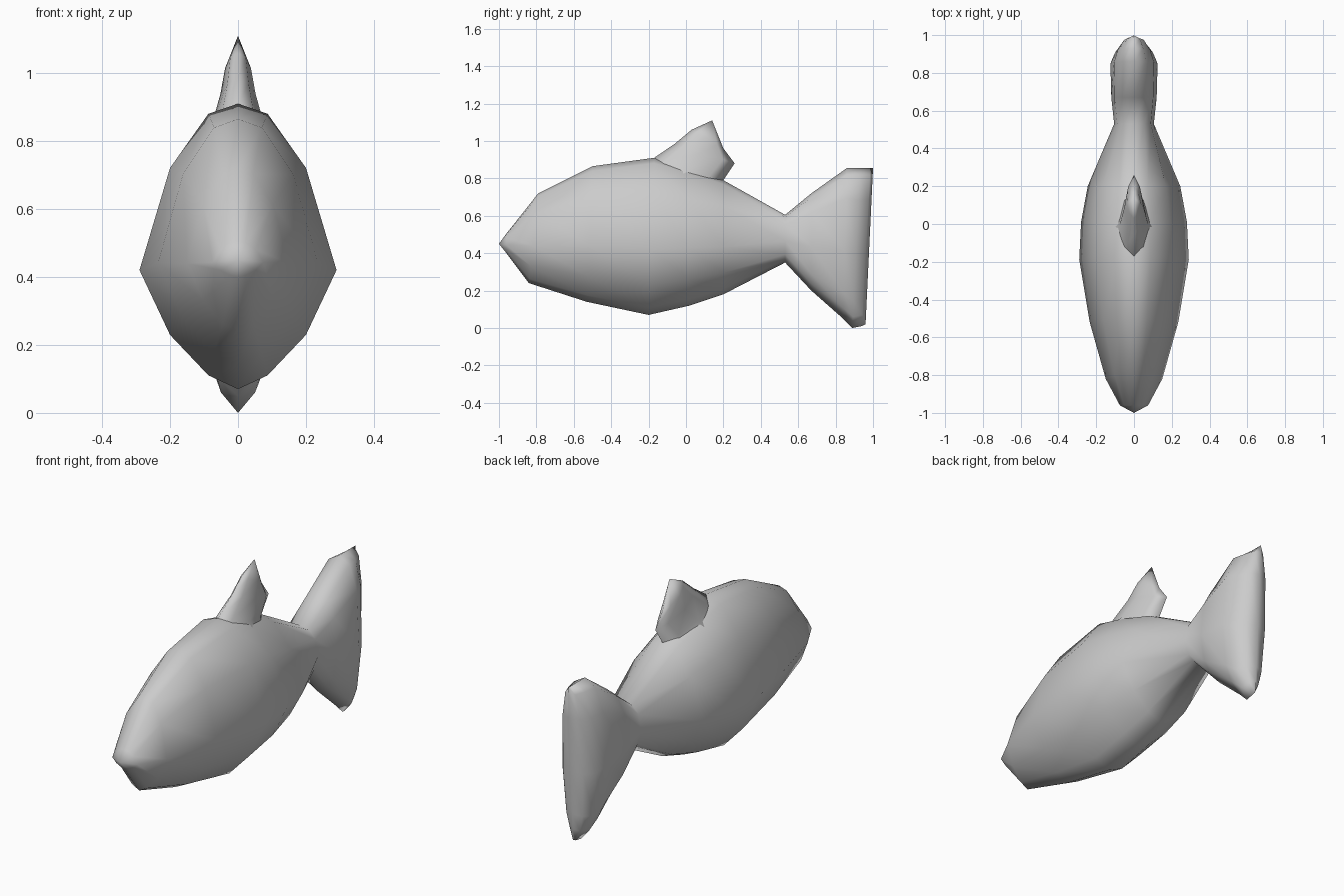
import bpy, bmesh

if "Cube" in bpy.data.objects:
    bpy.data.objects.remove(bpy.data.objects["Cube"])

# (width fraction, height fraction) from top to bottom
BODY = [(0, 1), (.3, .965), (.69, .775), (1, .417), (.69, .19), (.3, .048), (0, 0)]
TAIL = [(0, 1), (.5, .955), (.85, .8), (1, .45), (.8, .17), (.5, .07), (0, 0)]
FIN = [(0, 1), (.6, .85), (1, .55), (.6, .2), (0, 0)]


def loft(name, rings, start=None, end=None):
    """Each ring: (y, z) of its top, (y, z) of its bottom, half width, section."""
    bm = bmesh.new()
    loops = []
    for top, bot, w, shape in rings:
        pts = list(shape) + [(-x, t) for x, t in reversed(shape[1:-1])]
        loops.append([bm.verts.new((x * w,
                                    bot[0] + (top[0] - bot[0]) * t,
                                    bot[1] + (top[1] - bot[1]) * t)) for x, t in pts])
    n = len(loops[0])
    for a, b in zip(loops, loops[1:]):
        for i in range(n):
            j = (i + 1) % n
            bm.faces.new((a[i], a[j], b[j], b[i]))
    for tip, ring in ((start, loops[0]), (end, loops[-1])):
        if tip:
            v = bm.verts.new((0, *tip))
            for i in range(n):
                bm.faces.new((ring[i], ring[(i + 1) % n], v))
    bmesh.ops.remove_doubles(bm, verts=bm.verts[:], dist=1e-4)
    bmesh.ops.recalc_face_normals(bm, faces=bm.faces[:])
    for f in bm.faces:
        f.smooth = True
    me = bpy.data.meshes.new(name)
    bm.to_mesh(me)
    bm.free()
    ob = bpy.data.objects.new(name, me)
    bpy.context.collection.objects.link(ob)
    return ob


# Body running into the tail fin, which closes on a vertical ridge
loft("fish_body", [
    ((-.96, .505), (-.96, .40), .075, BODY),
    ((-.79, .72), (-.84, .24), .15, BODY),
    ((-.50, .865), (-.53, .14), .235, BODY),
    ((-.17, .91), (-.20, .07), .29, BODY),
    ((.00, .86), (.02, .12), .28, BODY),
    ((.20, .79), (.20, .18), .245, BODY),
    ((.53, .605), (.53, .35), .105, TAIL),
    ((.67, .72), (.67, .20), .12, TAIL),
    ((.86, .855), (.84, .05), .125, TAIL),
    ((.93, .855), (.89, .00), .10, TAIL),
    ((.985, .855), (.94, .01), .06, TAIL),
    ((1.0, .855), (.96, .02), 0, TAIL),
], start=(-1, .45))

# Dorsal fin: "top" is the leading edge, "bottom" the trailing edge
loft("dorsal_fin", [
    ((-.20, .85), (.20, .74), .11, FIN),
    ((-.17, .91), (.20, .79), .075, FIN),
    ((-.06, .985), (.26, .88), .052, FIN),
    ((.03, 1.06), (.20, .96), .038, FIN),
], end=(.14, 1.11))
